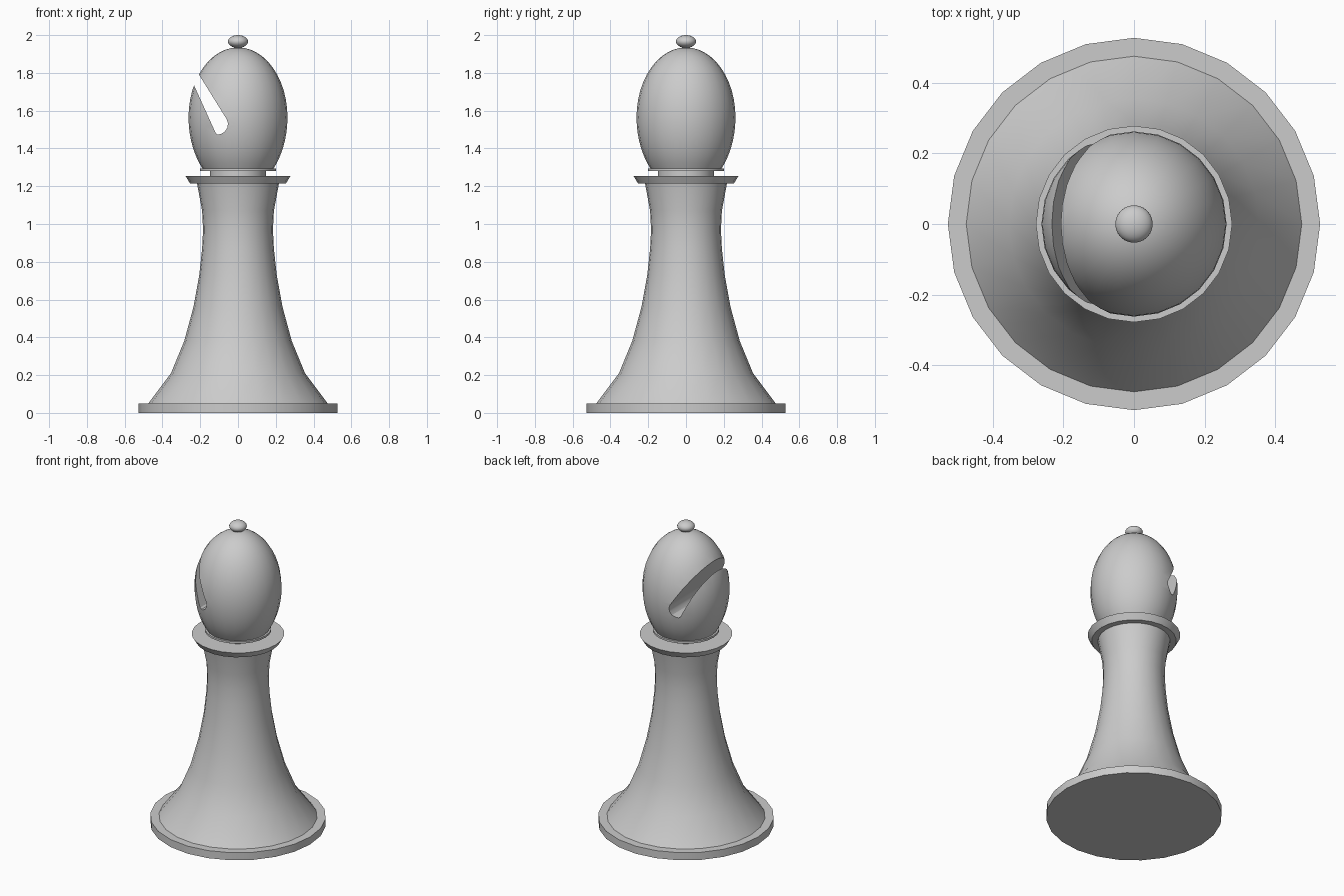
import bpy, bmesh
from math import sin, cos, pi, radians

if "Cube" in bpy.data.objects:
    bpy.data.objects.remove(bpy.data.objects["Cube"])

SIDES = 24


def finish(name, bm):
    bmesh.ops.remove_doubles(bm, verts=bm.verts, dist=1e-5)
    bmesh.ops.recalc_face_normals(bm, faces=bm.faces)
    mesh = bpy.data.meshes.new(name)
    bm.to_mesh(mesh)
    bm.free()
    obj = bpy.data.objects.new(name, mesh)
    bpy.context.collection.objects.link(obj)
    return obj


def smooth(obj):
    bpy.ops.object.select_all(action='DESELECT')
    obj.select_set(True)
    bpy.context.view_layer.objects.active = obj
    bpy.ops.object.shade_smooth_by_angle(angle=radians(30))


def lathe(name, profile):
    """Revolve (radius, height) points around z, listed bottom to top."""
    bm = bmesh.new()
    rings = [[bm.verts.new((r * cos(2 * pi * i / SIDES), r * sin(2 * pi * i / SIDES), z))
              for i in range(SIDES)] for r, z in profile]
    for a, b in zip(rings, rings[1:]):
        for i in range(SIDES):
            j = (i + 1) % SIDES
            bm.faces.new((a[i], a[j], b[j], b[i]))
    bmesh.ops.dissolve_degenerate(bm, dist=1e-5, edges=bm.edges)
    obj = finish(name, bm)
    smooth(obj)
    return obj


def arc(radius, half_height, centre, start, end, steps):
    angles = [start + (end - start) * i / steps for i in range(steps + 1)]
    return [(max(0, radius * cos(t)), centre + half_height * sin(t)) for t in angles]


# Foot disc, flared body and bevelled collar
lathe("base", [(0, 0), (.527, 0), (.527, .05), (.475, .05)])
lathe("body", [(.475, .05), (.355, .21), (.285, .38), (.236, .56), (.205, .73),
               (.19, .87), (.185, .97), (.19, 1.07), (.217, 1.215)])
lathe("collar", [(.217, 1.215), (.254, 1.215), (.278, 1.255), (.148, 1.255)])

# Narrow neck with a thin disc under the head
lathe("neck", [(.148, 1.255), (.148, 1.28), (.2, 1.28), (.2, 1.293), (.18, 1.293)])

# Egg-shaped head
head = lathe("head", [(0, 1.293)]
             + arc(.262, .39, 1.565, -radians(44.2), 0, 7)
             + arc(.262, .37, 1.565, 0, pi / 2, 12)[1:])

# Slanted, round-ended slot cut through the head from front to back
slot = [(-.270, 1.894), (-.206, 1.79), (-.060, 1.555), (-.053, 1.535), (-.056, 1.51),
        (-.070, 1.489), (-.090, 1.477), (-.107, 1.473), (-.118, 1.481), (-.233, 1.735),
        (-.304, 1.894)]
bm = bmesh.new()
face = bm.faces.new([bm.verts.new((x, -.5, z)) for x, z in slot])
ext = bmesh.ops.extrude_face_region(bm, geom=[face], use_keep_orig=True)
bmesh.ops.translate(bm, vec=(0, 1, 0),
                    verts=[v for v in ext["geom"] if isinstance(v, bmesh.types.BMVert)])
cutter = finish("slot_cutter", bm)
cutter.hide_render = True

mod = head.modifiers.new("slot", 'BOOLEAN')
mod.operation = 'DIFFERENCE'
mod.solver = 'EXACT'
mod.object = cutter
bpy.context.view_layer.objects.active = head
bpy.ops.object.modifier_apply(modifier=mod.name)
bpy.data.objects.remove(cutter)
smooth(head)

# Small flattened bead on top
lathe("finial", arc(.053, .034, 1.966, -pi / 2, pi / 2, 16))
